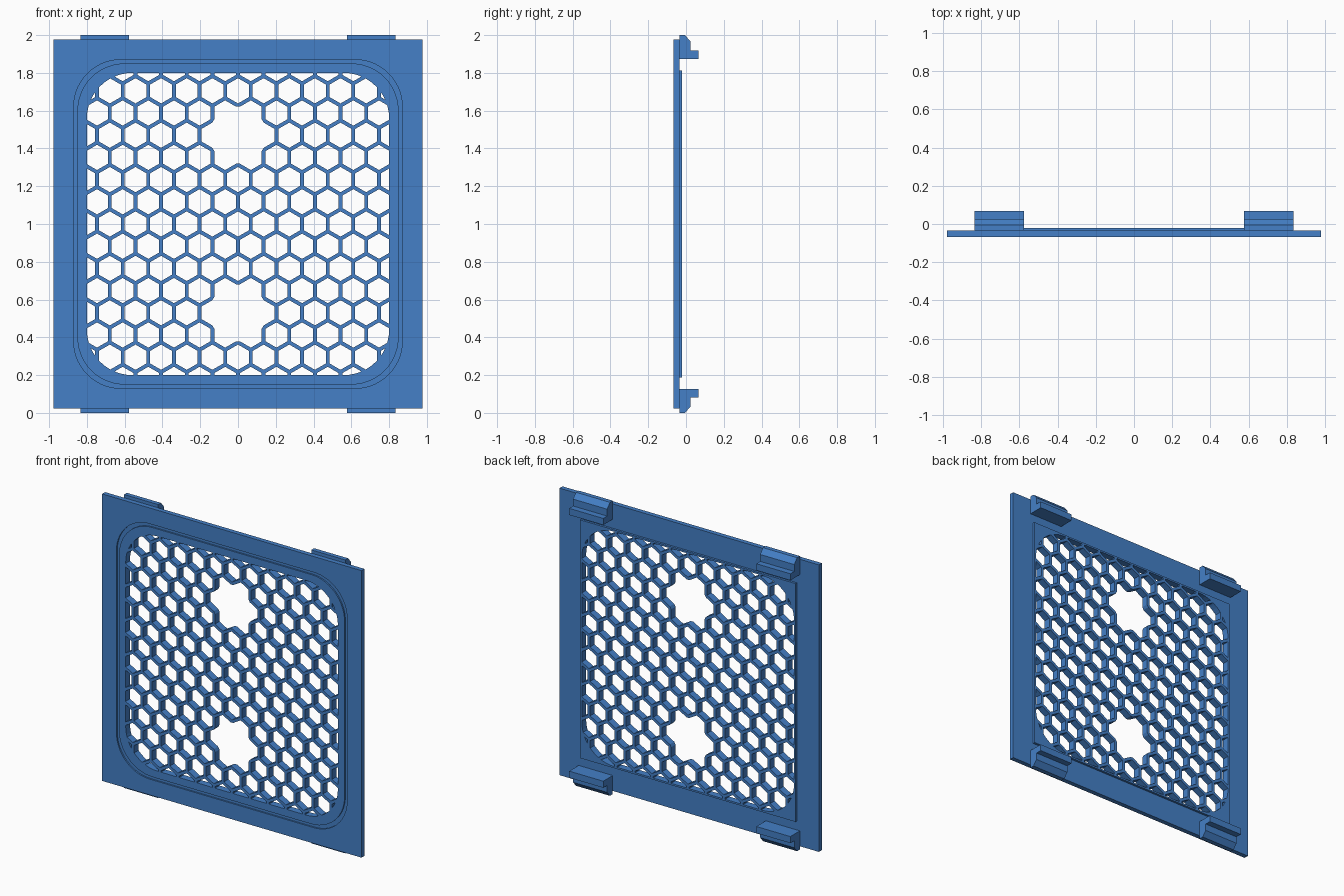
import bpy, bmesh, math
from mathutils import Vector

if "Cube" in bpy.data.objects:
    bpy.data.objects.remove(bpy.data.objects["Cube"])

FRONT, BACK, MESH_BACK = -0.067, -0.035, -0.020
MID_Z = 1.0
OPENING = (0.80, 0.24)     # half size, corner radius
PITCH, WALL = 0.1357, 0.02  # honeycomb spacing and wall width
SEG = 14

blue = bpy.data.materials.new("blue plastic")
blue.diffuse_color = (0.058, 0.215, 0.57, 1)
blue.use_nodes = True
blue.node_tree.nodes["Principled BSDF"].inputs["Base Color"].default_value = blue.diffuse_color


def make_object(name, bm):
    mesh = bpy.data.meshes.new(name)
    bm.to_mesh(mesh)
    bm.free()
    mesh.materials.append(blue)
    ob = bpy.data.objects.new(name, mesh)
    bpy.context.collection.objects.link(ob)
    return ob


def rounded_square(half, radius):
    """Counter-clockwise (x, z) outline; radius 0 stacks the corner points."""
    pts = []
    for corner in range(4):
        mid = math.radians(45 + 90 * corner)
        cx = math.copysign(half - radius, math.cos(mid))
        cz = math.copysign(half - radius, math.sin(mid))
        for i in range(SEG + 1):
            a = math.radians(90 * corner + 90 * i / SEG)
            pts.append((cx + radius * math.cos(a), MID_Z + cz + radius * math.sin(a)))
    return pts


# Frame: square panel with a groove, a rounded opening and a raised back pad
rings = [
    (0.978, 0, FRONT),
    (0.87, 0.25, FRONT), (0.87, 0.25, FRONT + 0.01),
    (0.85, 0.25, FRONT + 0.01), (0.85, 0.25, FRONT),
    (*OPENING, FRONT), (*OPENING, MESH_BACK),
    (0.812, 0, MESH_BACK), (0.812, 0, BACK),
    (0.978, 0, BACK),
]
bm = bmesh.new()
loops = [[bm.verts.new((x, y, z)) for x, z in rounded_square(h, r)] for h, r, y in rings]
count = len(loops[0])
for a, b in zip(loops, loops[1:] + loops[:1]):
    for i in range(count):
        j = (i + 1) % count
        bm.faces.new((a[i], a[j], b[j], b[i]))
bmesh.ops.remove_doubles(bm, verts=bm.verts[:], dist=1e-5)
bmesh.ops.recalc_face_normals(bm, faces=bm.faces[:])
make_object("frame", bm)

# Honeycomb grille: wall strips and joints between cells, clipped to the opening
DIRS = [(1, 0), (0, 1), (-1, 1), (-1, 0), (0, -1), (1, -1)]
merged = set()  # cells joined into the two star-shaped holes
for q, r in ((-2, 4), (2, -4)):
    merged |= {(q, r)} | {(q + dq, r + dr) for dq, dr in DIRS}
MID_Y = (FRONT + MESH_BACK) / 2
cell_radius = (PITCH - WALL) / math.sqrt(3)


def cell_corner(cell, angle):
    q, r = cell
    a = math.radians(angle)
    return Vector((PITCH * (q + r / 2) + cell_radius * math.cos(a), MID_Y,
                   MID_Z + PITCH * math.sqrt(0.75) * r + cell_radius * math.sin(a)))


bm = bmesh.new()


def add_piece(cells, corners):
    if not all(c in merged for c in cells):
        face = bm.faces.new([bm.verts.new(p) for p in corners])
        face.normal_update()
        if face.normal.y > 0:
            face.normal_flip()


for r in range(-8, 9):
    for q in range(-12, 13):
        if abs(q + r / 2) > 8:
            continue
        c = (q, r)
        near = [(q + dq, r + dr) for dq, dr in DIRS]
        for k in range(3):
            n, a = near[k], 60 * k
            add_piece((c, n), [cell_corner(c, a - 30), cell_corner(n, a + 210),
                               cell_corner(n, a + 150), cell_corner(c, a + 30)])
        for k in range(2):
            n, m, a = near[k], near[k + 1], 60 * k + 30
            add_piece((c, n, m), [cell_corner(c, a), cell_corner(n, a + 120),
                                  cell_corner(m, a + 240)])
bmesh.ops.remove_doubles(bm, verts=bm.verts[:], dist=1e-4)
outline = rounded_square(*OPENING)
for (x0, z0), (x1, z1) in zip(outline, outline[1:] + outline[:1]):
    bmesh.ops.bisect_plane(bm, geom=bm.verts[:] + bm.edges[:] + bm.faces[:], dist=1e-6,
                           plane_co=(x0, MID_Y, z0), plane_no=(z1 - z0, 0, x0 - x1),
                           clear_outer=True)
grille = make_object("honeycomb_grille", bm)
solid = grille.modifiers.new("thickness", 'SOLIDIFY')
solid.thickness = MESH_BACK - FRONT
solid.offset = 0

# Snap clips: one hooked profile, mirrored to the four corners
CLIP = [(BACK, 2.0), (-0.005, 2.0), (0.025, 1.965), (0.025, 1.918),
        (0.067, 1.918), (0.067, 1.873), (BACK, 1.873)]
for side, sx in (("left", -1), ("right", 1)):
    for level, sz in (("lower", -1), ("upper", 1)):
        bm = bmesh.new()
        ends = [[bm.verts.new((sx * x, y, MID_Z + sz * (z - MID_Z))) for y, z in CLIP]
                for x in (0.577, 0.834)]
        for end in ends:
            bm.faces.new(end)
        for i in range(len(CLIP)):
            j = (i + 1) % len(CLIP)
            bm.faces.new((ends[0][i], ends[0][j], ends[1][j], ends[1][i]))
        bmesh.ops.recalc_face_normals(bm, faces=bm.faces[:])
        make_object(f"{level}_{side}_clip", bm)
